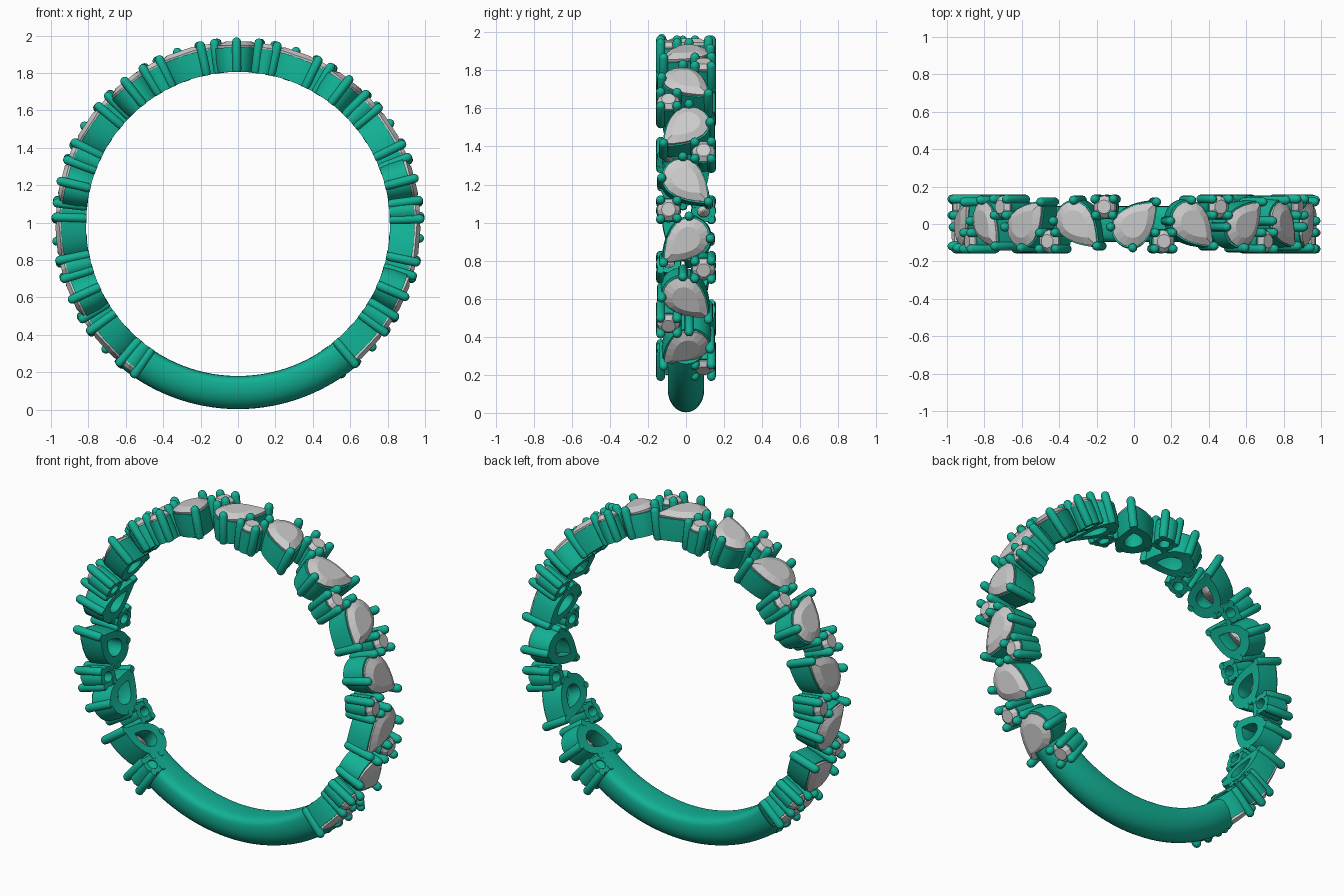
import bpy, bmesh, math
from math import sin, cos, pi, radians
from mathutils import Vector

if "Cube" in bpy.data.objects:
    bpy.data.objects.remove(bpy.data.objects["Cube"])

CZ, R_IN, R_REF = 0.993, 0.813, 0.95
STEP = radians(19)

metal = bpy.data.materials.new("green_metal")
metal.diffuse_color = (0.006, 0.44, 0.30, 1)
metal.use_nodes = True
metal.node_tree.nodes["Principled BSDF"].inputs["Base Color"].default_value = metal.diffuse_color


def wrap(phi, s, y, r):
    """Point bent round the ring; phi runs from the top towards +x."""
    a = phi + s / R_REF
    return Vector((sin(a) * r, y, CZ + cos(a) * r))


def flat(phi, s, y, r):
    """Point on the flat tangent plane at phi."""
    return Vector((sin(phi) * r + cos(phi) * s, y, CZ + cos(phi) * r - sin(phi) * s))


def loft(bm, rings, cyclic=False, caps=True):
    vs = [[bm.verts.new(p) for p in ring] for ring in rings]
    n = len(vs[0])
    pairs = list(zip(vs, vs[1:])) + ([(vs[-1], vs[0])] if cyclic else [])
    for a, b in pairs:
        for i in range(n):
            j = (i + 1) % n
            bm.faces.new((a[i], a[j], b[j], b[i]))
    if caps and not cyclic:
        bm.faces.new(vs[0])
        bm.faces.new(vs[-1])


def finish(bm, name, mat=None, smooth=True):
    bmesh.ops.recalc_face_normals(bm, faces=bm.faces[:])
    me = bpy.data.meshes.new(name)
    bm.to_mesh(me)
    bm.free()
    ob = bpy.data.objects.new(name, me)
    bpy.context.collection.objects.link(ob)
    if mat:
        me.materials.append(mat)
    if smooth:
        bpy.context.view_layer.objects.active = ob
        ob.select_set(True)
        bpy.ops.object.shade_smooth_by_angle(angle=radians(40))
        ob.select_set(False)


def pear(n, r, d):
    """Teardrop outline, tip at (d, 0), round end of radius r about the origin."""
    pts = []
    for i in range(n):
        t = 2 * pi * i / n
        if t > pi:
            t -= 2 * pi
        if abs(t) < pi / 2 - 1e-6:
            k = 1 - abs(t) / (pi / 2)
            pts.append((d * k, math.copysign(r * (1 - k ** 1.8), t)))
        else:
            pts.append((r * cos(t), r * sin(t)))
    return pts


def circle(n, r):
    return [(r * cos(2 * pi * i / n), r * sin(2 * pi * i / n)) for i in range(n)]


def place(pts, scale, shift, turn, origin, flip):
    """Scale about shift on the axis, turn, move, and mirror in y when flip is -1."""
    out = []
    for u, v in pts:
        u, v = (u - shift) * scale + shift, v * scale
        s = u * cos(turn) - v * sin(turn) + origin[0]
        y = u * sin(turn) + v * cos(turn) + origin[1]
        out.append((s, y * flip))
    return out


# levels as (outline scale, radius)
GEM = [(0.08, 0.865), (0.97, 0.938), (1.0, 0.953), (0.62, 0.974)]
SEAT = [(1.07, R_IN), (1.10, 0.87), (1.06, 0.945), (0.88, 0.945), (0.55, 0.875), (0.55, R_IN)]


def prong(bm, phi, s, y, w=0.024):
    prof = [(0.75, R_IN - 0.002), (1, R_IN + 0.012), (1, 0.975), (0.85, 0.986), (0.5, 0.994), (0.15, 0.997)]
    # keep the width constant although the axis is radial
    a = phi + s / R_REF
    rings = []
    for k, r in prof:
        rings.append([flat(a, k * w * cos(t), y + k * w * sin(t), r)
                      for t in [2 * pi * i / 12 for i in range(12)]])
    loft(bm, rings)


def stone(gems, seats, prongs, phi, gem_pts, seat_pts, shift, turn, origin, flip, prong_pts):
    loft(gems, [[flat(phi, s, y, r) for s, y in place(gem_pts, k, shift, turn, origin, flip)]
                for k, r in GEM])
    loft(seats, [[wrap(phi, s, y, r) for s, y in place(seat_pts, k, shift, turn, origin, flip)]
                 for k, r in SEAT], cyclic=True)
    for s, y in place(prong_pts, 1, 0, turn, origin, flip):
        prong(prongs, phi, s, y)


pear_gems, round_gems = bmesh.new(), bmesh.new()
pear_seats, round_seats, prongs = bmesh.new(), bmesh.new(), bmesh.new()

pear_prongs = [(0.192, 0)] + [(0.108 * cos(a), 0.108 * sin(a)) for a in (radians(132), radians(-132))]
round_prongs = [(0.064 * cos(a), 0.064 * sin(a)) for a in map(radians, (50, -50, 135, -135))]

# alternating pear and small round stones, zigzagging across the band
for k in range(-8, 8):
    flip = 1 if k % 2 == 0 else -1
    if k > -8:
        stone(pear_gems, pear_seats, prongs, k * STEP, pear(16, 0.101, 0.19), pear(40, 0.101, 0.19),
              0.03, radians(46), (-0.015, -0.02), flip, pear_prongs)
    stone(round_gems, round_seats, prongs, (k + 0.5) * STEP, circle(10, 0.06), circle(24, 0.06),
          0, radians(-90), (0, -0.092), flip, round_prongs)

finish(pear_gems, "pear_stones", smooth=False)
finish(round_gems, "round_stones", smooth=False)
finish(pear_seats, "pear_settings", metal)
finish(round_seats, "round_settings", metal)
finish(prongs, "prongs", metal)

# plain shank at the bottom: domed outside, softly rounded inside
section = []
for i in range(32):
    t = 2 * pi * i / 32
    c, s = cos(t), sin(t)
    if s >= 0:
        section.append((0.095 * c, 0.875 + 0.115 * s))
    else:
        section.append((0.095 * math.copysign(abs(c) ** 0.6, c), 0.875 - 0.062 * abs(s) ** 0.6))
band = bmesh.new()
a0, a1, n = radians(138), radians(222), 48
loft(band, [[wrap(a0 + (a1 - a0) * i / n, 0, y, r) for y, r in section] for i in range(n + 1)])
finish(band, "shank", metal)
